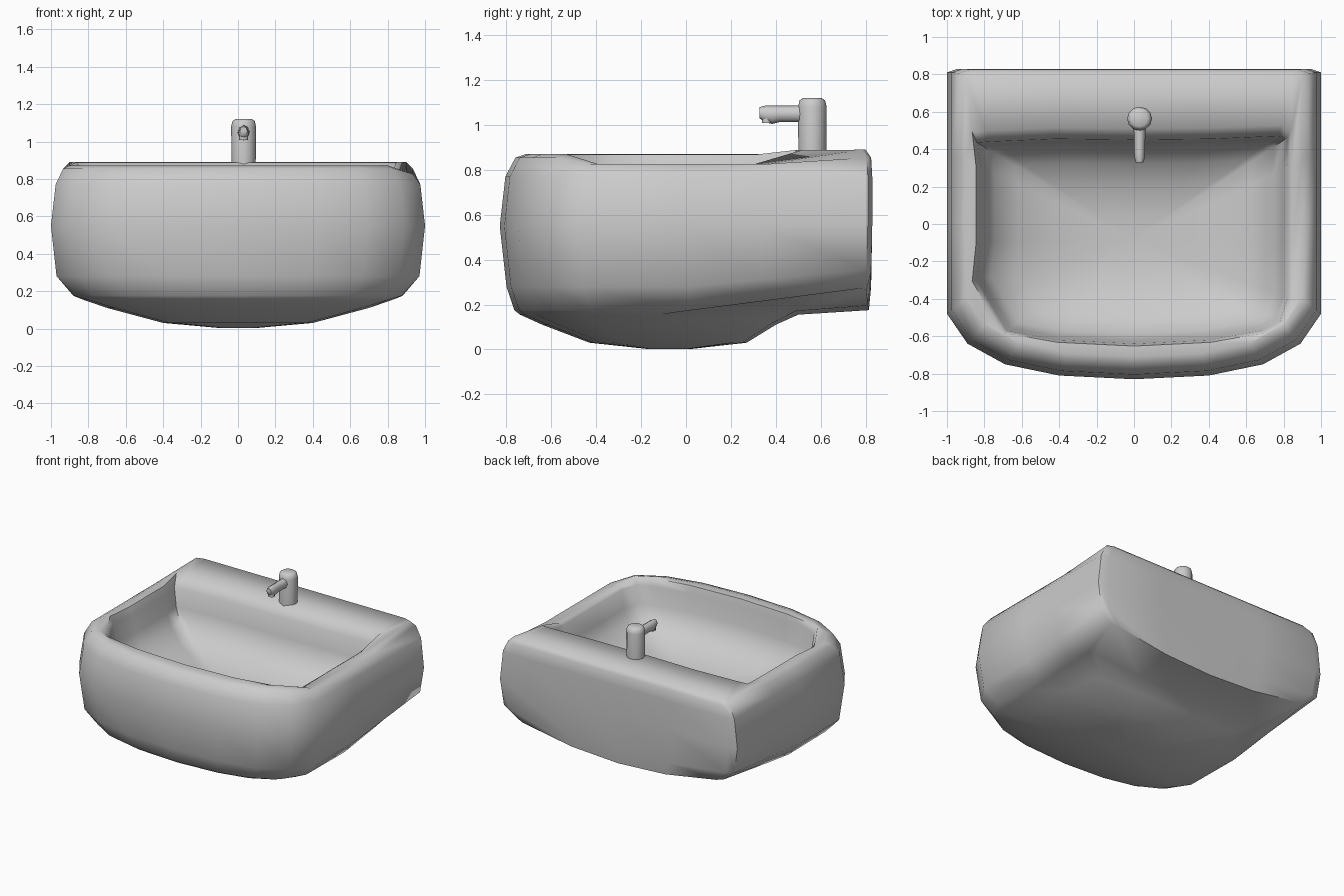
import bpy, bmesh, math
from math import sin, cos, pi

if "Cube" in bpy.data.objects:
    bpy.data.objects.remove(bpy.data.objects["Cube"])


def loft(name, rings, angle=60):
    """Skin a stack of equal-length rings and close both ends with fans."""
    bm = bmesh.new()
    vs = [[bm.verts.new(p) for p in r] for r in rings]
    n = len(rings[0])
    for a, b in zip(vs, vs[1:]):
        for i in range(n):
            j = (i + 1) % n
            bm.faces.new((a[i], a[j], b[j], b[i]))
    for r in (vs[0], vs[-1]):
        c = bm.verts.new([sum(v.co[k] for v in r) / n for k in range(3)])
        for i in range(n):
            bm.faces.new((r[i], r[(i + 1) % n], c))
    bmesh.ops.recalc_face_normals(bm, faces=bm.faces)
    me = bpy.data.meshes.new(name)
    bm.to_mesh(me)
    bm.free()
    ob = bpy.data.objects.new(name, me)
    bpy.context.collection.objects.link(ob)
    bpy.ops.object.select_all(action='DESELECT')
    ob.select_set(True)
    bpy.context.view_layer.objects.active = ob
    bpy.ops.object.shade_smooth_by_angle(angle=math.radians(angle))
    return ob


def mirrored(half):
    """Close a right-hand outline, whose ends lie on x = 0, with its mirror image."""
    return half + [(-x, y) for x, y in half[-2:0:-1]]


# Plan outlines of the outer shell and of the bowl opening
outer = mirrored([(0, .83), (.45, .83), (.94, .83), (1, .81), (1, .34), (1, 0),
                  (1, -.48), (.89, -.64), (.69, -.75), (.4, -.81), (0, -.83)])
inner = mirrored([(0, .45), (.42, .455), (.77, .47), (.82, .46), (.82, .3), (.82, -.1),
                  (.82, -.4), (.78, -.52), (.68, -.57), (.4, -.62), (0, -.64)])
# The left front corner of the opening is cut off more steeply
inner = [{(-.82, -.4): (-.84, -.3), (-.78, -.52): (-.77, -.42), (-.82, .46): (-.84, .435),
          (-.77, .47): (-.77, .44)}.get(p, p) for p in inner]


def shell_ring(z, w, front, back, round_=0, lift=0):
    """Scaled outline; lift raises the two back corners of the underside."""
    pts = []
    for x, y in outer:
        v = y / .83
        d = math.hypot(x, v)
        k = 1 - round_ + round_ / d
        pts.append((x * w * k, front + (v * k + 1) / 2 * (back - front),
                    z + lift * abs(x) ** 2 * max(0, v)))
    return pts


def rim_dip(ring):
    """The right-hand rim sits a little lower than the rest."""
    return [(x, y, min(z, .826) if x > .7 and -.45 < y < .4 else z) for x, y, z in ring]


def bowl_ring(z, s):
    return [(x * s, -.08 + (y + .08) * s, z) for x, y in inner]


# Basin: outside from the bottom up, over the rim, then down into the bowl
rings = [shell_ring(*a) for a in (
    (.003, .1, -.18, .03, .8),
    (.03, .4, -.43, .27, .6),
    (.11, .7, -.64, .4, .4, .03),
    (.155, .83, -.74, .5, .2, .08),
    (.175, .88, -.765, .815, .05, .1),
    (.28, .97, -.8, .825, 0, .08),
    (.55, 1, -.83, .83),
    (.77, .975, -.805, .83),
    (.855, .935, -.76, .825),
    (.872, .9, -.71, .8))]
rings[-1] = [(x, y, .89 if y > .5 else z) for x, y, z in rings[-1]]
rings.append([(x * 1.03, y * 1.02 + (.05 if y > .43 else 0), .889 if y > .43 else .868)
              for x, y in inner])
rings[-3:] = [rim_dip(r) for r in rings[-3:]]
rings += [bowl_ring(z, s) for z, s in
          ((.815, 1), (.68, .97), (.59, .91), (.51, .76), (.45, .52), (.42, .25))]
loft("basin", rings)

# Tap body: rounded upright post
N = 12
post = [(.86, .062), (1.08, .064), (1.11, .057), (1.12, .042)]
loft("tap_body", [[(.03 + r * 1.04 * cos(2 * pi * i / N), .563 + r * sin(2 * pi * i / N), z)
                   for i in range(N)] for z, r in post])

# Tap spout: tube towards the bowl with a drooping tip (y, z, half width, half height)
spout = [(.54, 1.05, .033, .038), (.42, 1.05, .029, .036), (.385, 1.046, .029, .041),
         (.355, 1.049, .028, .038), (.328, 1.055, .02, .025)]
loft("tap_spout", [[(.03 + w * cos(2 * pi * i / 8), y, z + h * sin(2 * pi * i / 8))
                    for i in range(8)] for y, z, w, h in spout])
# Outlet under the spout tip
loft("tap_outlet", [[(.03 + .024 * cos(2 * pi * i / 8), .36 + .022 * sin(2 * pi * i / 8), z)
                     for i in range(8)] for z in (1.008, 1.05)])
